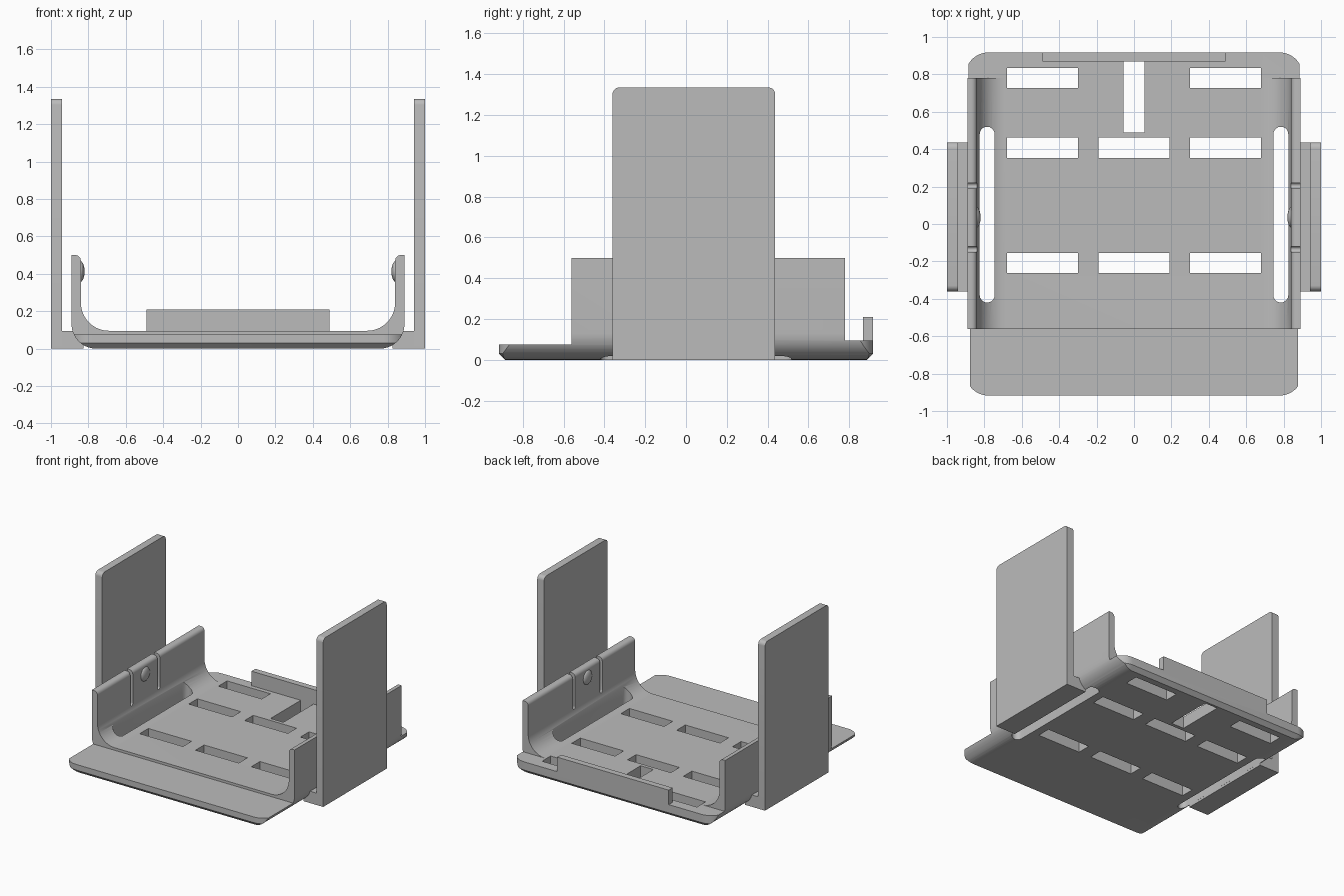
import bpy, bmesh, math
from mathutils import Vector

old = bpy.data.objects.get("Cube")
if old:
    bpy.data.objects.remove(old, do_unlink=True)

grey = bpy.data.materials.new("plain_grey")
grey.use_nodes = True
grey.diffuse_color = (0.5, 0.5, 0.5, 1)
grey.node_tree.nodes["Principled BSDF"].inputs["Base Color"].default_value = (0.5, 0.5, 0.5, 1)


def loft(name, rings):
    """Closed solid through a list of equal-length rings of points."""
    bm = bmesh.new()
    loops = [[bm.verts.new(p) for p in ring] for ring in rings]
    n = len(loops[0])
    for a, b in zip(loops, loops[1:]):
        for i in range(n):
            j = (i + 1) % n
            bm.faces.new((a[i], a[j], b[j], b[i]))
    bm.faces.new(loops[0])
    bm.faces.new(loops[-1])
    bmesh.ops.recalc_face_normals(bm, faces=bm.faces)
    me = bpy.data.meshes.new(name)
    bm.to_mesh(me)
    bm.free()
    me.materials.append(grey)
    ob = bpy.data.objects.new(name, me)
    bpy.context.collection.objects.link(ob)
    return ob


def arc(cx, cz, r, start, end, n=10):
    return [(cx + r * math.cos(math.radians(start + (end - start) * i / n)),
             cz + r * math.sin(math.radians(start + (end - start) * i / n))) for i in range(n + 1)]


def box(name, x0, x1, y0, y1, z0, z1):
    rect = [(x0, y0), (x1, y0), (x1, y1), (x0, y1)]
    return loft(name, [[(x, y, z) for x, y in rect] for z in (z0, z1)])


def combine(target, other, operation):
    other.hide_render = True
    mod = target.modifiers.new("combine", 'BOOLEAN')
    mod.operation, mod.solver, mod.object = operation, 'EXACT', other
    bpy.context.view_layer.objects.active = target
    bpy.ops.object.modifier_apply(modifier=mod.name)
    bpy.data.objects.remove(other, do_unlink=True)


def smooth(ob):
    bpy.ops.object.select_all(action='DESELECT')
    ob.select_set(True)
    bpy.context.view_layer.objects.active = ob
    bpy.ops.object.shade_smooth_by_angle(angle=math.radians(30))


# U-shaped cradle: right half of the section, then mirrored
half = (arc(0.76, 0.13, 0.13, -90, 0) + [(0.89, 0.5)]
        + arc(0.87, 0.47, 0.03, 90, 180, 5)
        + arc(0.69, 0.245, 0.15, 0, -90))
section = half + [(-x, z) for x, z in reversed(half)]
cradle = loft("cradle", [[(x, y, z) for x, z in section] for y in (-0.95, 0.95)])

# Rounded outline with sloped lower front and back edges
R = 0.12
outline = []
for sx, sy, a in ((1, 1, 0), (-1, 1, 90), (-1, -1, 180), (1, -1, 270)):
    outline += arc(sx * (0.9 - R), sy * (0.917 - R), R, a, a + 90)
rings = [[(x, y * s, z) for x, y in outline] for z, s in ((-0.01, 0.955), (0.03, 1), (0.6, 1))]
combine(cradle, loft("outline_cutter", rings), 'INTERSECT')

# Low front lip and open back shelf
combine(cradle, box("lip_cutter", -1, 1, -1, -0.562, 0.075, 0.7), 'DIFFERENCE')
combine(cradle, box("shelf_cutter", -1, 1, 0.78, 1, 0.095, 0.7), 'DIFFERENCE')

# Floor windows
windows = [(x, y) for y in (-0.208, 0.408, 0.78) for x in (-0.49, 0, 0.49)
           if not (x == 0 and y > 0.7)]
for x, y in windows:
    combine(cradle, box("window_cutter", x - 0.19, x + 0.19, y - 0.054, y + 0.054, -0.1, 0.2), 'DIFFERENCE')
combine(cradle, box("centre_slot_cutter", -0.057, 0.055, 0.49, 0.868, -0.1, 0.2), 'DIFFERENCE')

for s in (-1, 1):
    # Long round-ended slot along each side
    slot = arc(s * 0.785, 0.48, 0.04, 0, 180) + arc(s * 0.785, -0.38, 0.04, 180, 360)
    combine(cradle, loft("side_slot_cutter", [[(x, y, z) for x, y in slot] for z in (-0.1, 0.4)]), 'DIFFERENCE')
    # Slits that free the spring tab
    for y in (-0.135, 0.205):
        slit = arc(y, 0.24, 0.015, 180, 360, 8) + [(y + 0.015, 0.7), (y - 0.015, 0.7)]
        combine(cradle, loft("slit_cutter", [[(x, p, z) for p, z in slit]
                                             for x in (s * 0.8, s * 0.95)]), 'DIFFERENCE')
smooth(cradle)

# Raised stop along the back edge
box("back_stop", -0.49, 0.49, 0.868, 0.917, 0.03, 0.21)

for side, s in (("right", -1), ("left", 1)):
    # Upright side plate with softened top corners
    face = ([(-0.36, 0), (0.437, 0)] + arc(0.405, 1.303, 0.032, 0, 90, 6)
            + arc(-0.328, 1.303, 0.032, 90, 180, 6))
    plate = loft(side + "_side_plate", [[(x, y, z) for y, z in face] for x in (s * 0.94, s)])
    # Foot joining plate and cradle
    box(side + "_foot", *sorted((s * 0.826, s * 0.94)), -0.36, 0.437, 0, 0.094)
    smooth(plate)
    # Snap bump on the spring tab
    bpy.ops.mesh.primitive_uv_sphere_add(segments=24, ring_count=12, radius=1,
                                         location=(s * 0.842, 0.035, 0.412))
    bump = bpy.context.object
    bump.name = side + "_snap_bump"
    bump.scale = (0.022, 0.055, 0.055)
    bump.data.materials.append(grey)
    smooth(bump)
